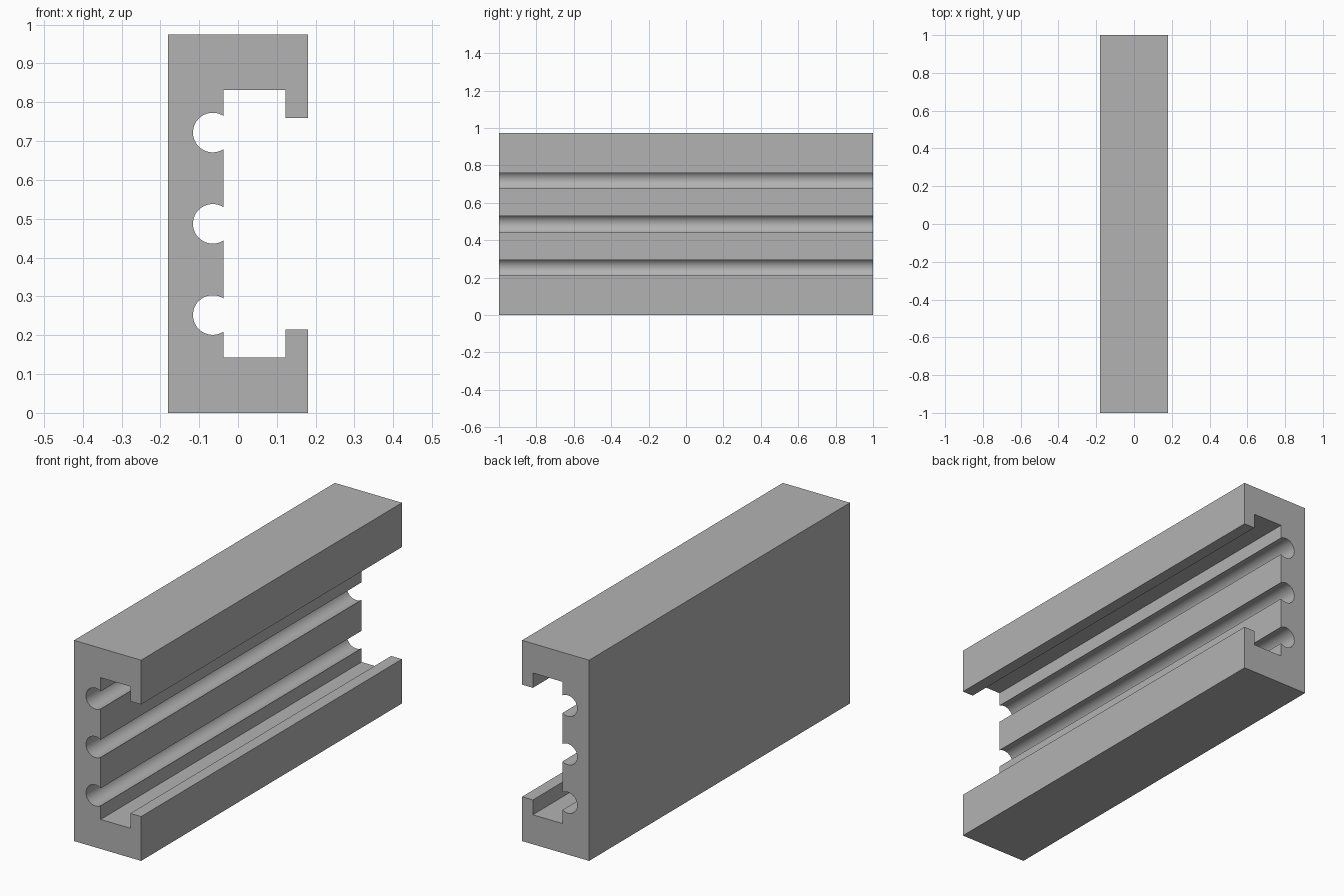
import bpy
import bmesh
from math import asin, cos, sin, pi

cube = bpy.data.objects.get("Cube")
if cube:
    bpy.data.objects.remove(cube, do_unlink=True)

# Rail dimensions
HALF_W, HEIGHT, HALF_LEN = 0.18, 0.974, 1.0
WEB_X, LIP_X = -0.037, 0.122
FLOOR_Z, LIP_Z = 0.143, 0.215
BORE_X, BORE_R, BORE_STEP = -0.065, 0.051, 0.235
SEGMENTS = 32
MID = HEIGHT / 2


def groove(center_z):
    """Open round groove in the web, traced from its upper edge to its lower edge."""
    start = pi / 2 - asin((WEB_X - BORE_X) / BORE_R)
    points = []
    for i in range(SEGMENTS + 1):
        a = start + (2 * pi - 2 * start) * i / SEGMENTS
        points.append((BORE_X + BORE_R * cos(a), center_z + BORE_R * sin(a)))
    return points


# Cross-section: lower flange and lip, mirrored for the upper one, then the grooved web
lower = [(-HALF_W, 0), (HALF_W, 0), (HALF_W, LIP_Z), (LIP_X, LIP_Z),
         (LIP_X, FLOOR_Z), (WEB_X, FLOOR_Z)]
upper = [(x, HEIGHT - z) for x, z in lower]
web = [p for k in (1, 0, -1) for p in groove(MID + k * BORE_STEP)]
profile = upper + web + lower[::-1]

# Extrude the section along the rail
bm = bmesh.new()
section = bm.faces.new([bm.verts.new((x, -HALF_LEN, z)) for x, z in profile])
extruded = bmesh.ops.extrude_face_region(bm, geom=[section], use_keep_orig=True)
end = [v for v in extruded["geom"] if isinstance(v, bmesh.types.BMVert)]
bmesh.ops.translate(bm, verts=end, vec=(0, 2 * HALF_LEN, 0))
bmesh.ops.recalc_face_normals(bm, faces=bm.faces[:])

mesh = bpy.data.meshes.new("slotted_rail")
bm.to_mesh(mesh)
bm.free()
rail = bpy.data.objects.new("slotted_rail", mesh)
bpy.context.collection.objects.link(rail)

# Plain grey finish
grey = bpy.data.materials.new("plain_grey")
grey.use_nodes = True
color = (0.45, 0.45, 0.45, 1)
grey.diffuse_color = color
grey.node_tree.nodes["Principled BSDF"].inputs["Base Color"].default_value = color
mesh.materials.append(grey)

# Smooth grooves, crisp edges
bpy.context.view_layer.objects.active = rail
rail.select_set(True)
bpy.ops.object.shade_smooth_by_angle(angle=pi / 6)
